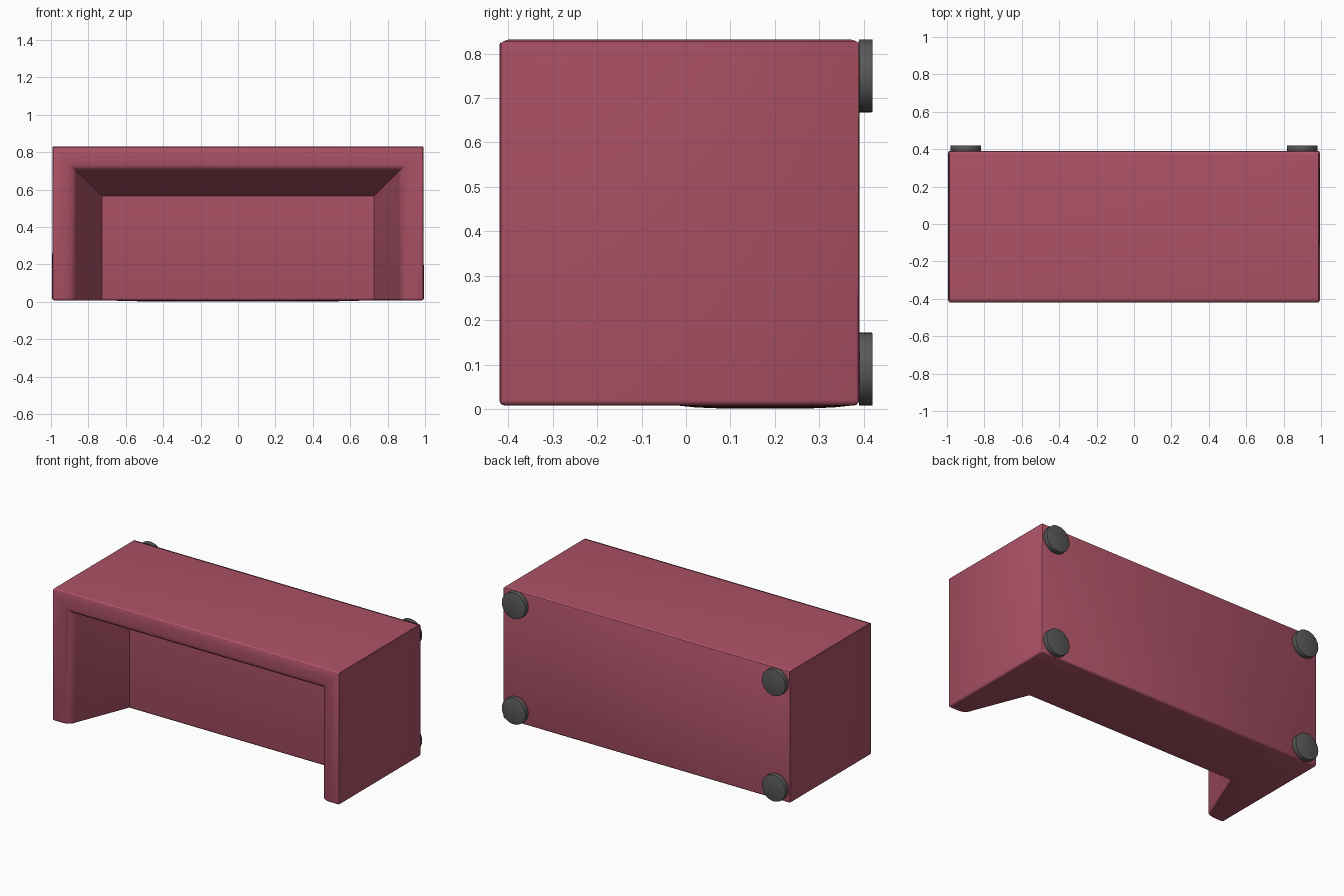
import bpy, bmesh, math

if "Cube" in bpy.data.objects:
    bpy.data.objects.remove(bpy.data.objects["Cube"])


def material(name, rgb):
    m = bpy.data.materials.new(name)
    m.diffuse_color = (*rgb, 1)
    m.use_nodes = True
    m.node_tree.nodes["Principled BSDF"].inputs["Base Color"].default_value = m.diffuse_color
    return m


fabric = material("wine fabric", (0.42, 0.085, 0.135))
dark = material("dark grey", (0.10, 0.10, 0.10))


def finish(bm, name, mat, angle=35):
    bmesh.ops.recalc_face_normals(bm, faces=bm.faces)
    me = bpy.data.meshes.new(name)
    bm.to_mesh(me)
    bm.free()
    ob = bpy.data.objects.new(name, me)
    bpy.context.collection.objects.link(ob)
    me.materials.append(mat)
    bpy.ops.object.select_all(action='DESELECT')
    ob.select_set(True)
    bpy.context.view_layer.objects.active = ob
    bpy.ops.object.shade_smooth_by_angle(angle=math.radians(angle))
    return ob


# Upholstered body: one cross-section (inset from outside, y) swept round a U with mitred corners
W, BOTTOM, TOP = 0.994, 0.008, 0.832
SEAT_IN, SEAT_Y, BACK_Y = 0.267, -0.035, 0.39
profile = [(0.009, BACK_Y), (0.003, BACK_Y - 0.003), (0.0, BACK_Y - 0.01), (0.0, -0.408),
           (0.004, -0.416), (0.012, -0.42), (0.05, -0.42), (0.08, -0.419), (0.102, -0.413),
           (0.118, -0.403), (0.129, -0.387), (0.137, -0.362), (SEAT_IN, SEAT_Y)]
bm = bmesh.new()
rings = []
for sx, at_top in ((-1, False), (-1, True), (1, True), (1, False)):
    rings.append([bm.verts.new((sx * (W - o), y, TOP - o if at_top else BOTTOM)) for o, y in profile])
for a, b in zip(rings, rings[1:]):
    for i in range(len(profile) - 1):
        bm.faces.new((a[i], a[i + 1], b[i + 1], b[i]))
# close the seat, the underside (facing +y) and the front (facing -z)
bm.faces.new([r[-1] for r in rings])
bm.faces.new([r[0] for r in rings])
base = bm.faces.new(rings[0] + rings[3][::-1])
bmesh.ops.recalc_face_normals(bm, faces=bm.faces)
# soften the front outline and the two outer corners
edges = set(base.edges)
edges |= {e for e in bm.edges if all(abs(v.co.x) > W - 0.001 and v.co.z > TOP - 0.001 for v in e.verts)}
bmesh.ops.bevel(bm, geom=list(edges), offset=0.012, segments=3, profile=0.5, affect='EDGES')
finish(bm, "upholstered_body", fabric)

# Slightly domed front panel below the seat
bm = bmesh.new()
bmesh.ops.create_grid(bm, x_segments=16, y_segments=10, size=1)
for v in bm.verts:
    u, w = v.co.x, v.co.y
    depth = (BACK_Y - SEAT_Y) / 2 - 0.012
    v.co = (u * 0.715, (BACK_Y + SEAT_Y) / 2 + w * depth,
            BOTTOM + 0.0005 - 0.0075 * (1 - u ** 4) * (1 - w ** 4))
if sum(f.normal.z for f in bm.faces) > 0:
    bmesh.ops.reverse_faces(bm, faces=bm.faces)
finish(bm, "front_panel", fabric, 60)

# Four round feet on the underside (facing +y)
for side, sx in (("left", -1), ("right", 1)):
    for place, z in (("front", 0.09), ("back", 0.75)):
        bm = bmesh.new()
        bmesh.ops.create_cone(bm, cap_ends=True, segments=40, radius1=0.082, radius2=0.082, depth=0.031)
        rim = [e for e in bm.edges if abs(e.verts[0].co.z - e.verts[1].co.z) < 0.001]
        bmesh.ops.bevel(bm, geom=rim, offset=0.002, segments=2, profile=0.5, affect='EDGES')
        for v in bm.verts:
            x, y, h = v.co
            v.co = (sx * 0.90 + x, 0.4045 + h, z + y)
        finish(bm, f"{place}_{side}_foot", dark)
